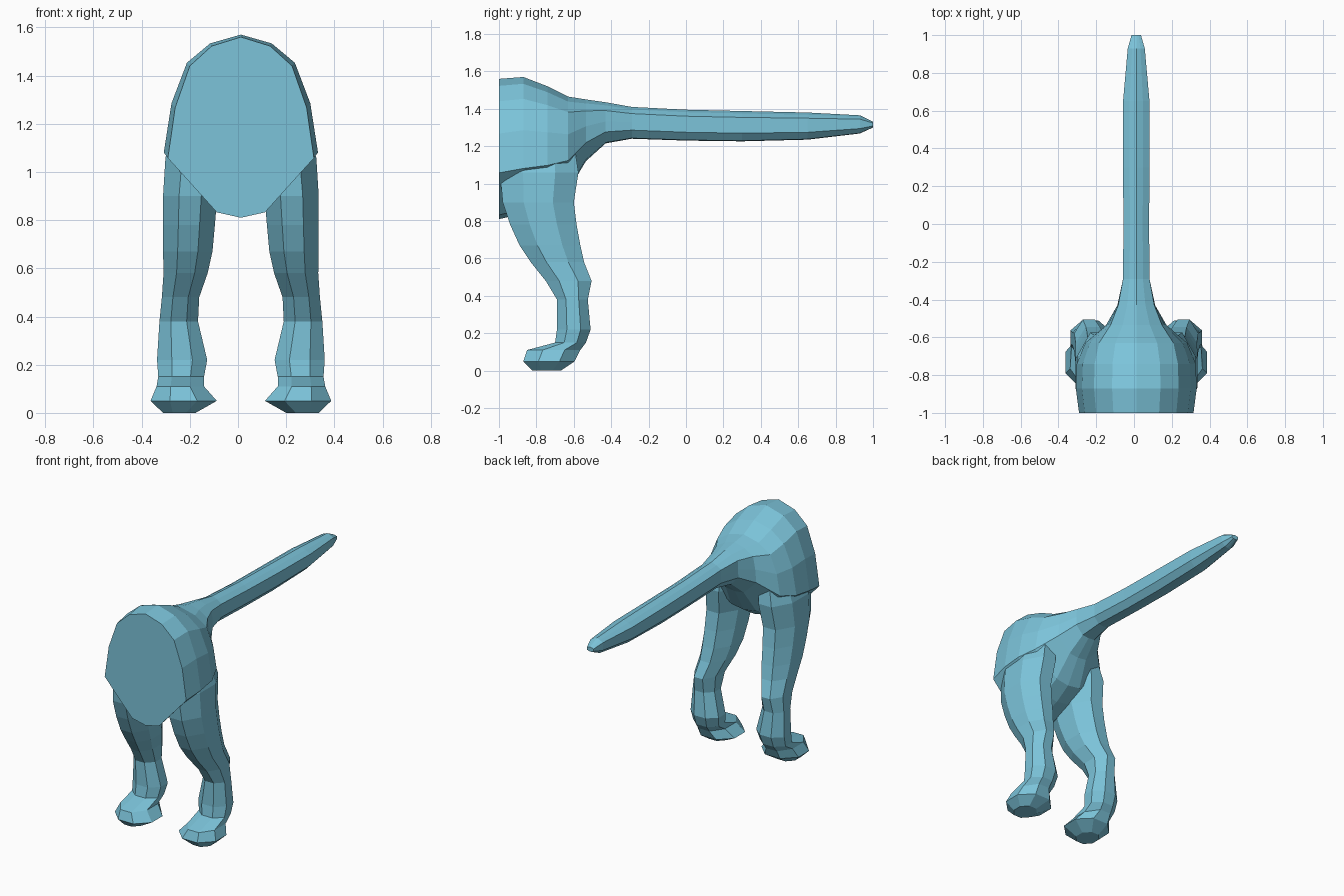
import bpy, bmesh

if "Cube" in bpy.data.objects:
    bpy.data.objects.remove(bpy.data.objects["Cube"])

CX = 0.012  # symmetry plane of the animal

mat = bpy.data.materials.new("blue_skin")
mat.diffuse_color = (0.2, 0.55, 0.7, 1)
mat.use_nodes = True
mat.node_tree.nodes["Principled BSDF"].inputs["Base Color"].default_value = mat.diffuse_color


def loft(name, rings):
    """Skin a list of equal-length closed rings and cap both ends."""
    bm = bmesh.new()
    loops = [[bm.verts.new(p) for p in r] for r in rings]
    n = len(rings[0])
    for a, b in zip(loops, loops[1:]):
        for i in range(n):
            j = (i + 1) % n
            bm.faces.new((a[i], a[j], b[j], b[i]))
    bm.faces.new(loops[0])
    bm.faces.new(loops[-1])
    bmesh.ops.recalc_face_normals(bm, faces=bm.faces)
    me = bpy.data.meshes.new(name)
    bm.to_mesh(me)
    bm.free()
    me.materials.append(mat)
    ob = bpy.data.objects.new(name, me)
    bpy.context.collection.objects.link(ob)
    return ob


# half cross-sections, top to bottom (u: half width, v: height)
RUMP = [(0, 1), (.4, .95), (.7, .84), (.9, .61), (1, .33), (.33, .03), (0, 0)]
TAIL = [(0, 1), (.5, .92), (1, .79), (1, .52), (1, .27), (.5, .02), (0, 0)]

# rump and tail stations: y, half width, bottom, top, blend to tail section
STATIONS = [
    (-1.0, .303, .81, 1.56, 0), (-.87, .32, .84, 1.57, 0),
    (-.74, .315, .89, 1.52, 0), (-.63, .27, .96, 1.465, .1),
    (-.535, .16, 1.12, 1.45, .5), (-.43, .10, 1.215, 1.435, .85),
    (-.29, .07, 1.24, 1.41, 1), (0, .068, 1.23, 1.395, 1),
    (.3, .07, 1.226, 1.388, 1), (.65, .07, 1.235, 1.38, 1),
    (.93, .045, 1.268, 1.365, 1), (1.0, .025, 1.30, 1.33, 1)]


def body_ring(y, w, lo, hi, t):
    half = [(a[0] + (b[0] - a[0]) * t, a[1] + (b[1] - a[1]) * t)
            for a, b in zip(RUMP, TAIL)]
    full = half + [(-u, v) for u, v in half[-2:0:-1]]
    return [(CX + u * w, y, lo + v * (hi - lo)) for u, v in full]


# leg stations: z, inner x, outer x, front y, back y
LEG = [
    (1.22, .10, .27, -.95, -.60), (1.06, .09, .325, -.995, -.575),
    (.90, .11, .335, -.98, -.60), (.78, .12, .335, -.94, -.585),
    (.67, .13, .335, -.89, -.565), (.58, .15, .333, -.83, -.545),
    (.48, .185, .34, -.75, -.505), (.38, .19, .35, -.69, -.525),
    (.22, .152, .36, -.69, -.51), (.15, .165, .355, -.70, -.535),
    (.11, .165, .362, -.85, -.565), (.05, .112, .387, -.87, -.595),
    (.0, .20, .335, -.82, -.67)]
OCT = [(1, .41), (.41, 1), (-.41, 1), (-1, .41),
       (-1, -.41), (-.41, -1), (.41, -1), (1, -.41)]


def leg_rings(side):
    rings = []
    for z, xi, xo, yf, yb in LEG:
        mx, rx = (xi + xo) / 2 - CX, (xo - xi) / 2
        my, ry = (yf + yb) / 2, (yb - yf) / 2
        rings.append([(CX + side * (mx + rx * u), my + ry * v, z) for u, v in OCT])
    return rings


body = loft("hindquarters_and_tail", [body_ring(*s) for s in STATIONS])
legs = [loft("right_leg", leg_rings(1)), loft("left_leg", leg_rings(-1))]

# weld the legs into the rump as one skin
for leg in legs:
    mod = body.modifiers.new("join_" + leg.name, 'BOOLEAN')
    mod.operation = 'UNION'
    mod.solver = 'EXACT'
    mod.object = leg
bpy.context.view_layer.objects.active = body
for mod in list(body.modifiers):
    bpy.ops.object.modifier_apply(modifier=mod.name)
for leg in legs:
    bpy.data.objects.remove(leg)
